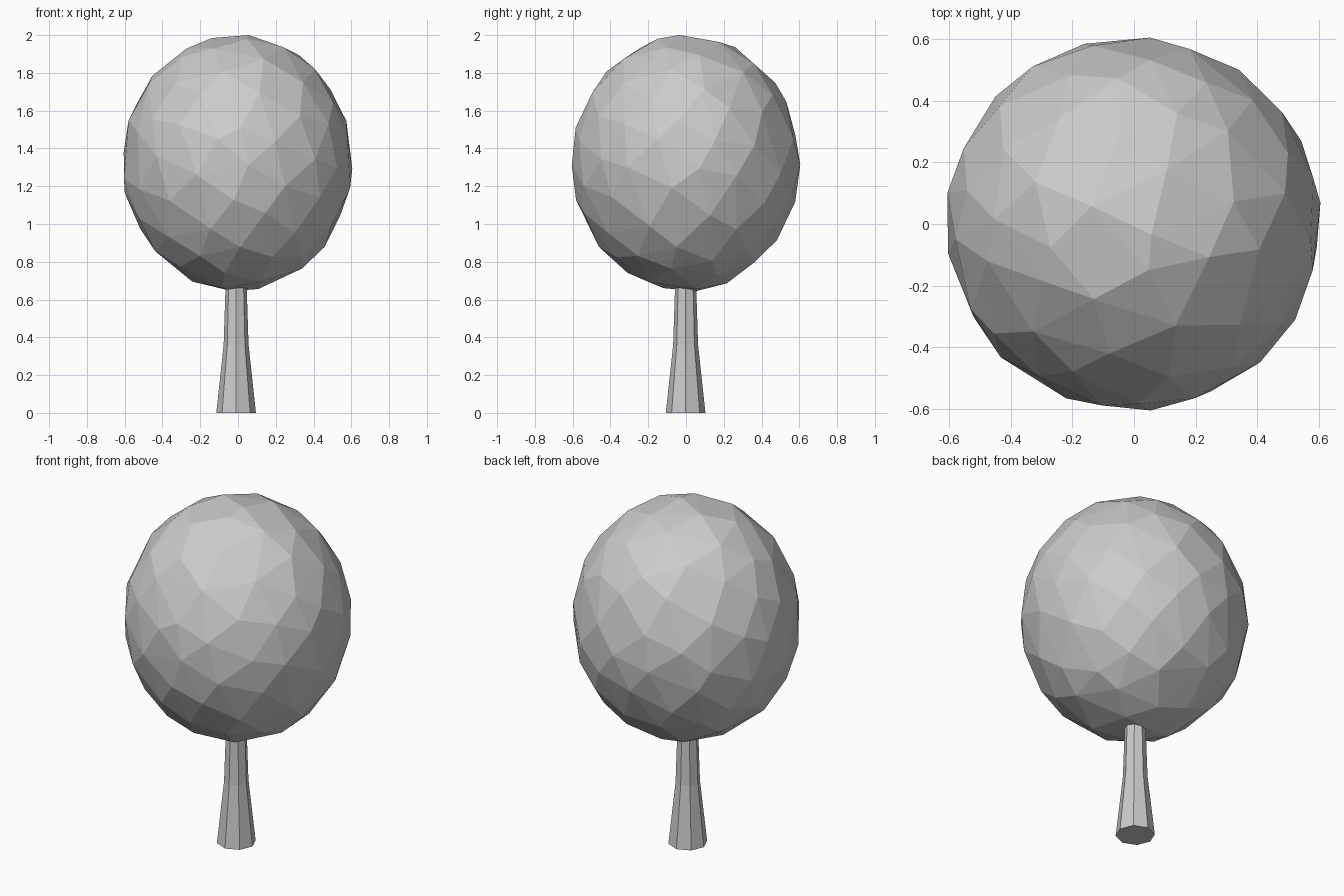
import bpy
import bmesh
import math
import random
from mathutils import Vector

random.seed(4)

cube = bpy.data.objects.get("Cube")
if cube:
    bpy.data.objects.remove(cube, do_unlink=True)

# One plain grey for the whole tree
GREY = (0.6, 0.6, 0.6, 1.0)
grey = bpy.data.materials.new("light_grey")
grey.use_nodes = True
grey.diffuse_color = GREY
grey.node_tree.nodes["Principled BSDF"].inputs["Base Color"].default_value = GREY


def add_object(name, bm):
    """Turn a bmesh into a flat-shaded object."""
    bmesh.ops.recalc_face_normals(bm, faces=bm.faces)
    mesh = bpy.data.meshes.new(name)
    bm.to_mesh(mesh)
    bm.free()
    mesh.materials.append(grey)
    obj = bpy.data.objects.new(name, mesh)
    bpy.context.collection.objects.link(obj)
    return obj


def fit_to_box(bm, low, high):
    """Stretch all points to fill the given bounds exactly."""
    for axis in range(3):
        values = [v.co[axis] for v in bm.verts]
        start, span = min(values), max(values) - min(values)
        for v in bm.verts:
            v.co[axis] = low[axis] + (v.co[axis] - start) / span * (high[axis] - low[axis])


# Crown: irregular facets from unevenly spread points on a sphere
def build_crown(count=112, jitter=0.07):
    bm = bmesh.new()
    golden = math.pi * (3 - math.sqrt(5))
    for i in range(count):
        z = 1 - 2 * (i + 0.5) / count
        r = math.sqrt(1 - z * z)
        p = Vector((r * math.cos(golden * i), r * math.sin(golden * i), z))
        p += Vector([random.uniform(-jitter, jitter) for _ in range(3)])
        bm.verts.new(p.normalized())
    bmesh.ops.convex_hull(bm, input=bm.verts)
    fit_to_box(bm, (-0.605, -0.605, 0.645), (0.605, 0.605, 2.0))
    return add_object("crown", bm)


# Trunk: eight-sided, flared at the foot, top tucked into the crown
def build_trunk(sides=8):
    bm = bmesh.new()
    rings = []
    for z, radius in ((0, 0.105), (0.36, 0.066), (0.70, 0.055)):
        rings.append([
            bm.verts.new((-0.01 + radius * math.cos(a), -0.002 + radius * math.sin(a), z))
            for a in (math.tau * k / sides for k in range(sides))
        ])
    for lower, upper in zip(rings, rings[1:]):
        for k in range(sides):
            n = (k + 1) % sides
            bm.faces.new((lower[k], lower[n], upper[n], upper[k]))
    bm.faces.new(rings[0])
    bm.faces.new(rings[-1])
    return add_object("trunk", bm)


build_crown()
build_trunk()
